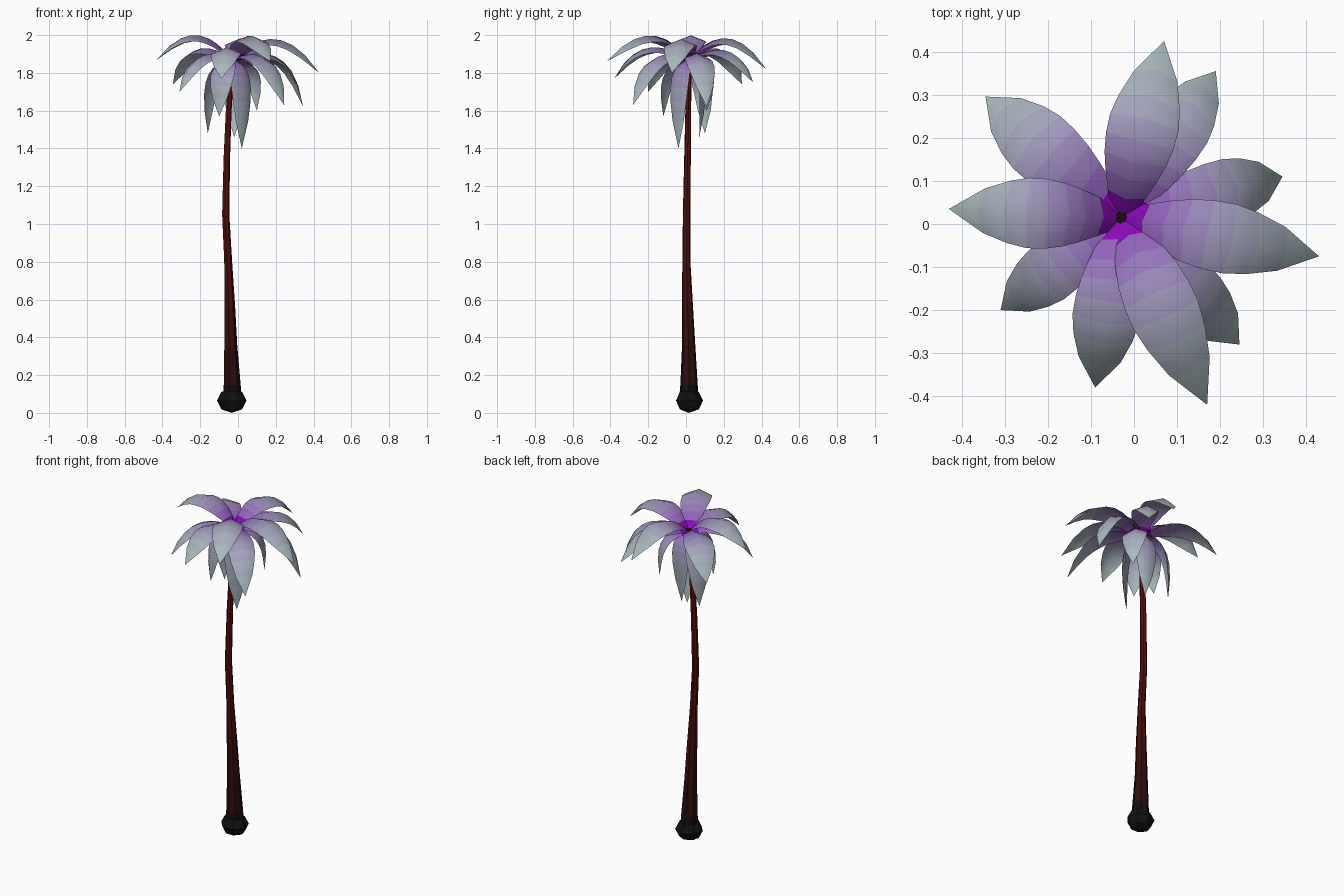
import bpy, bmesh, math
from mathutils import Vector

if "Cube" in bpy.data.objects:
    bpy.data.objects.remove(bpy.data.objects["Cube"])


def material(name, color):
    m = bpy.data.materials.new(name)
    m.diffuse_color = (*color, 1)
    m.use_nodes = True
    m.node_tree.nodes["Principled BSDF"].inputs["Base Color"].default_value = m.diffuse_color
    return m


def ramp(name, a, b, n):
    # evenly blended materials from colour a to colour b
    return [material(f"{name}_{i}", Vector(a).lerp(Vector(b), i / (n - 1))) for i in range(n)]


def mesh_object(name, bm, mats):
    me = bpy.data.meshes.new(name)
    bm.to_mesh(me)
    bm.free()
    for m in mats:
        me.materials.append(m)
    ob = bpy.data.objects.new(name, me)
    bpy.context.collection.objects.link(ob)
    return ob


LEAF = ramp("leaf", (0.25, 0.003, 0.48), (0.40, 0.49, 0.51), 9)
BARK = ramp("bark", (0.008, 0.004, 0.004), (0.13, 0.004, 0.004), 8)
ROOT = material("root", (0.006, 0.006, 0.006))

# Trunk: seven-sided tube along a gently bowed path (x, y, z, radius)
PATH = [(-0.033, 0.015, 0.06, 0.054), (-0.033, 0.016, 0.15, 0.047),
        (-0.040, 0.014, 0.36, 0.036), (-0.045, 0.008, 0.56, 0.030),
        (-0.053, 0.002, 0.80, 0.022), (-0.066, 0.003, 1.05, 0.020),
        (-0.060, 0.008, 1.35, 0.018), (-0.050, 0.012, 1.60, 0.016),
        (-0.030, 0.015, 1.88, 0.014)]
SIDES = 7
bm = bmesh.new()
rings = []
for x, y, z, r in PATH:
    rings.append([bm.verts.new((x + r * math.cos(2 * math.pi * k / SIDES),
                                y + r * math.sin(2 * math.pi * k / SIDES), z))
                  for k in range(SIDES)])
for i in range(len(rings) - 1):
    for k in range(SIDES):
        n = (k + 1) % SIDES
        f = bm.faces.new((rings[i][k], rings[i][n], rings[i + 1][n], rings[i + 1][k]))
        f.material_index = min(i, 7)
bm.faces.new(rings[0][::-1])
bm.faces.new(rings[-1])
mesh_object("trunk", bm, BARK)

# Root ball: faceted dark bulb at the foot
bm = bmesh.new()
bmesh.ops.create_uvsphere(bm, u_segments=7, v_segments=4, radius=1)
for v in bm.verts:
    v.co = Vector((-0.033 + 0.08 * v.co.x, 0.015 + 0.075 * v.co.y, 0.065 + 0.065 * v.co.z))
mesh_object("root_ball", bm, [ROOT])

# Fronds: folded blades following an arc from the crown to a tip
CROWN = Vector((-0.03, 0.015, 1.87))
# position along the arc, half width
BLADE = [(0, .025), (.1, .045), (.2, .062), (.3, .074), (.42, .081),
         (.55, .082), (.68, .073), (.83, .052), (1, 0)]


def frond(name, tip, reach, lift, scale=1.0):
    tip = Vector(tip)
    flat = Vector((tip.x - CROWN.x, tip.y - CROWN.y, 0))
    out = flat.normalized()
    side = Vector((-out.y, out.x, 0))
    ctrl = CROWN + out * reach
    ctrl.z = lift
    bm = bmesh.new()
    rows = []
    for t, w in BLADE:
        w *= scale
        p = CROWN * (1 - t) ** 2 + ctrl * 2 * t * (1 - t) + tip * t * t
        tan = ((ctrl - CROWN) * (1 - t) + (tip - ctrl) * t).normalized()
        normal = tan.cross(side)
        if w == 0:
            rows.append([bm.verts.new(p)] * 3)
        else:
            rows.append([bm.verts.new(p + side * s * w - normal * abs(s) * w * 0.4)
                         for s in (1, 0, -1)])
    for i in range(len(rows) - 1):
        a, b = rows[i], rows[i + 1]
        for k in (0, 1):
            quad = [a[k], a[k + 1], b[k + 1], b[k]]
            f = bm.faces.new(list(dict.fromkeys(quad)))
            f.material_index = i + 1 if i else 0
    ob = mesh_object(name, bm, LEAF)
    for p in ob.data.polygons:
        p.use_smooth = True


# tip, control reach, control height, width scale
FRONDS = [
    # upper tier
    ((-0.43, 0.035, 1.87), 0.20, 2.13, 1.0),
    ((0.43, -0.075, 1.80), 0.25, 2.12, 1.0),
    ((0.07, 0.425, 1.82), 0.22, 2.12, 1.0),
    ((0.17, -0.42, 1.86), 0.22, 2.13, 1.0),
    # middle tier
    ((-0.09, -0.38, 1.77), 0.26, 2.04, 0.95),
    ((-0.345, 0.296, 1.74), 0.30, 2.04, 1.0),
    ((0.19, 0.355, 1.75), 0.29, 2.02, 0.9),
    ((0.345, 0.11, 1.62), 0.33, 2.00, 0.9),
    ((0.245, -0.28, 1.63), 0.31, 1.99, 0.9),
    ((-0.31, -0.20, 1.70), 0.26, 1.98, 0.85),
    # hanging tier
    ((0.02, -0.04, 1.40), 0.15, 1.86, 0.85),
    ((-0.16, 0.10, 1.48), 0.21, 1.88, 0.8),
    ((-0.10, -0.12, 1.57), 0.20, 1.88, 0.85),
    ((0.10, 0.11, 1.60), 0.21, 1.90, 0.85),
    ((-0.02, 0.07, 1.46), 0.15, 1.86, 0.8),
]
for n, (tip, reach, lift, scale) in enumerate(FRONDS, 1):
    frond(f"frond_{n:02d}", tip, reach, lift, scale)
